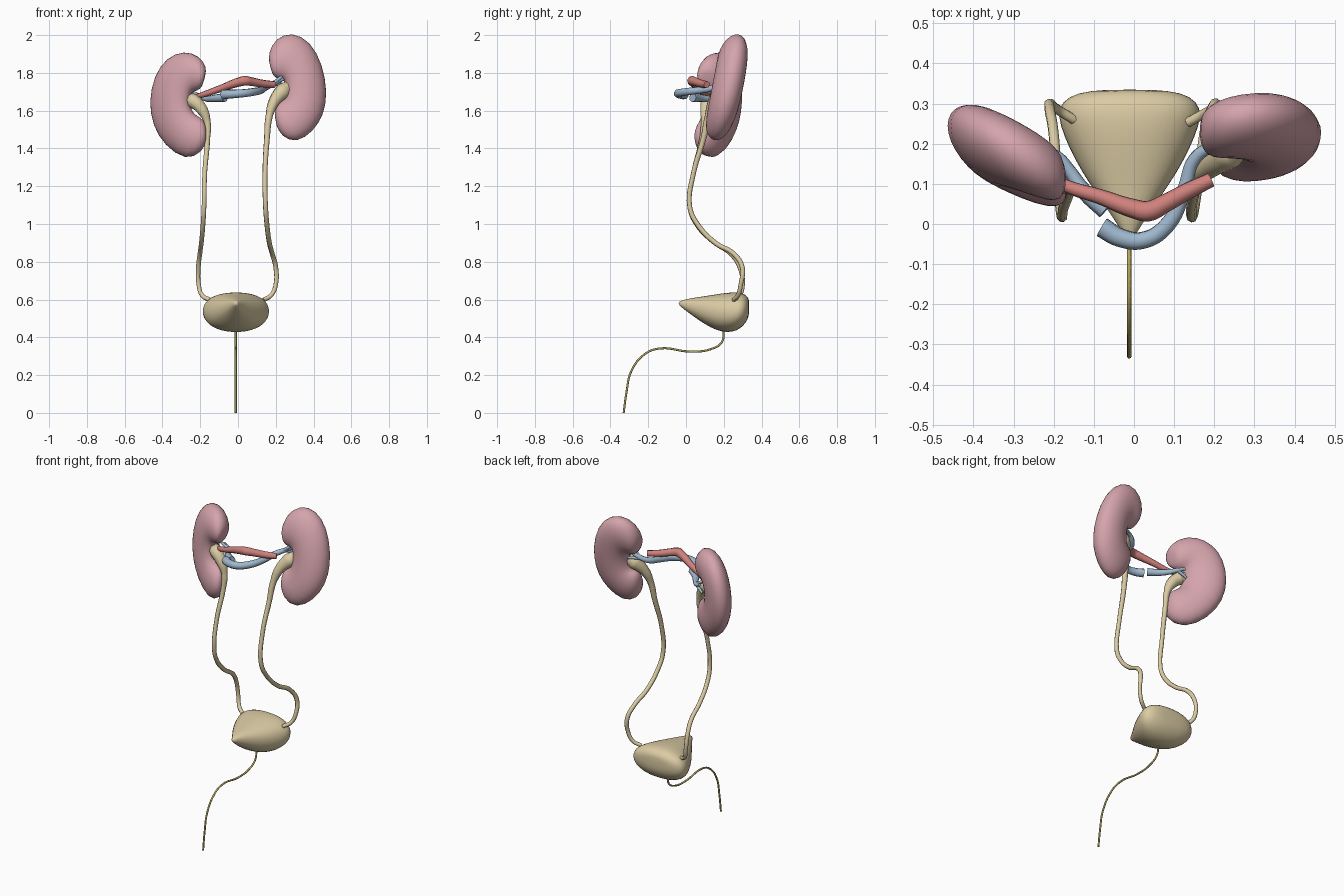
import bpy, bmesh, math
from mathutils import Vector


def material(name, rgb):
    m = bpy.data.materials.new(name)
    m.diffuse_color = (*rgb, 1)
    return m


PINK = material("kidney_pink", (0.66, 0.37, 0.41))
TAN = material("bladder_tan", (0.71, 0.60, 0.37))
OLIVE = material("urethra_olive", (0.50, 0.42, 0.13))
RED = material("artery_red", (0.62, 0.22, 0.20))
BLUE = material("vein_blue", (0.35, 0.48, 0.62))


def finish(ob, mat):
    bpy.context.view_layer.objects.active = ob
    ob.data.materials.clear()
    ob.data.materials.append(mat)
    for p in ob.data.polygons:
        p.use_smooth = True


def loft(name, rings, mat):
    """Skin a list of closed rings, capping both ends, and smooth the result."""
    bm = bmesh.new()
    loops = [[bm.verts.new(p) for p in ring] for ring in rings]
    n = len(loops[0])
    for a, b in zip(loops, loops[1:]):
        for i in range(n):
            j = (i + 1) % n
            bm.faces.new((a[i], a[j], b[j], b[i]))
    bm.faces.new(loops[0])
    bm.faces.new(loops[-1])
    bmesh.ops.recalc_face_normals(bm, faces=bm.faces)
    me = bpy.data.meshes.new(name)
    bm.to_mesh(me)
    bm.free()
    ob = bpy.data.objects.new(name, me)
    bpy.context.collection.objects.link(ob)
    finish(ob, mat)
    sub = ob.modifiers.new("smooth", 'SUBSURF')
    sub.levels = sub.render_levels = 1
    return ob


def tube(name, pts, mat):
    """Smooth round tube through points (x, y, z, radius)."""
    cu = bpy.data.curves.new(name + "_path", 'CURVE')
    cu.dimensions = '3D'
    cu.bevel_depth = 1.0
    cu.bevel_resolution = 2
    cu.resolution_u = 6
    cu.use_fill_caps = True
    sp = cu.splines.new('BEZIER')
    sp.bezier_points.add(len(pts) - 1)
    for bp, (x, y, z, r) in zip(sp.bezier_points, pts):
        bp.co = (x, y, z)
        bp.radius = r
        bp.handle_left_type = bp.handle_right_type = 'AUTO'
    tmp = bpy.data.objects.new(name + "_path", cu)
    bpy.context.collection.objects.link(tmp)
    dg = bpy.context.evaluated_depsgraph_get()
    me = bpy.data.meshes.new_from_object(tmp.evaluated_get(dg))
    bpy.data.objects.remove(tmp)
    ob = bpy.data.objects.new(name, me)
    bpy.context.collection.objects.link(ob)
    finish(ob, mat)
    ob.select_set(True)
    bpy.ops.object.shade_smooth_by_angle(angle=math.radians(50))
    ob.select_set(False)


def kidney(name, stations, centre, slope_x, slope_z, thick):
    """C-shaped loft: each station is inner x,z, outer x,z, half thickness."""
    xc, yc, zc = centre
    rings = []
    for xi, zi, xo, zo, t in stations:
        ring = []
        for k in range(16):
            c, s = math.cos(k * math.pi / 8), math.sin(k * math.pi / 8)
            x = (xi + xo) / 2 + (xo - xi) / 2 * c * 1.03
            z = (zi + zo) / 2 + (zo - zi) / 2 * c * 1.03
            y = yc + slope_x * (x - xc) + slope_z * (z - zc) + t * s * thick
            ring.append((x, y, z))
        rings.append(ring)
    loft(name, rings, PINK)


# kidneys, leaning and turned differently on each side
kidney("kidney_right_side", [
    (.178, 1.800, .166, 1.85, .024), (.197, 1.775, .160, 1.905, .052),
    (.222, 1.768, .198, 1.982, .066), (.236, 1.765, .285, 2.018, .072),
    (.246, 1.755, .384, 1.966, .076), (.250, 1.735, .447, 1.846, .078),
    (.250, 1.71, .473, 1.70, .078), (.246, 1.68, .456, 1.582, .077),
    (.237, 1.66, .400, 1.492, .073), (.222, 1.65, .310, 1.428, .066),
    (.203, 1.64, .230, 1.462, .052), (.192, 1.60, .198, 1.53, .024)],
    (.31, .215, 1.72), .10, .20, 1.08)
kidney("kidney_left_side", [
    (-.186, 1.735, -.172, 1.79, .024), (-.202, 1.713, -.166, 1.83, .052),
    (-.228, 1.703, -.205, 1.89, .066), (-.242, 1.70, -.285, 1.918, .072),
    (-.249, 1.685, -.38, 1.88, .076), (-.252, 1.667, -.443, 1.786, .078),
    (-.253, 1.645, -.472, 1.65, .078), (-.250, 1.615, -.452, 1.522, .077),
    (-.238, 1.59, -.39, 1.417, .074), (-.217, 1.57, -.275, 1.334, .068),
    (-.186, 1.555, -.190, 1.38, .054), (-.169, 1.515, -.162, 1.445, .024)],
    (-.28, .155, 1.63), -.48, .06, 1.18)

# bladder, pointed at the front: y, half width, top z, bottom z
rings = []
for y, w, zt, zb in [(-.04, .008, .588, .572), (-.01, .025, .600, .548),
                     (.04, .058, .610, .510), (.10, .101, .619, .468),
                     (.16, .138, .629, .436), (.22, .166, .638, .423),
                     (.27, .182, .640, .434), (.305, .172, .634, .460),
                     (.328, .132, .614, .495), (.335, .06, .592, .530)]:
    ring = []
    for k in range(20):
        c, s = math.cos(k * math.pi / 10), math.sin(k * math.pi / 10)
        px, pz = [math.copysign(abs(v) ** .88, v) for v in (c, s)]
        ring.append((-.011 + w * px, y, (zt + zb) / 2 + (zt - zb) / 2 * pz))
    rings.append(ring)
loft("bladder", rings, TAN)

# ureters, widening into a funnel inside each kidney notch
tube("ureter_right_side", [
    (.265, .20, 1.725, .034), (.235, .18, 1.70, .044), (.19, .145, 1.645, .030),
    (.165, .118, 1.57, .019), (.153, .092, 1.45, .015), (.143, .04, 1.27, .013),
    (.146, .02, 1.09, .013), (.153, .06, 1.00, .013), (.166, .155, .90, .013),
    (.182, .255, .84, .013), (.200, .298, .77, .013), (.200, .290, .68, .012),
    (.175, .275, .622, .012), (.135, .253, .598, .012)], TAN)
tube("ureter_left_side", [
    (-.265, .14, 1.66, .030), (-.235, .12, 1.65, .040), (-.19, .105, 1.605, .032),
    (-.163, .098, 1.54, .019), (-.162, .085, 1.45, .015), (-.176, .04, 1.27, .013),
    (-.180, .02, 1.09, .013), (-.185, .055, 1.00, .013), (-.193, .14, .91, .013),
    (-.202, .24, .84, .013), (-.210, .285, .77, .013), (-.208, .300, .68, .012),
    (-.190, .285, .622, .012), (-.150, .260, .598, .012)], TAN)

# urethra hanging from the bladder and curving forward
tube("urethra", [(-.012, y, z, .0055) for y, z in [
    (.20, .45), (.19, .375), (.13, .337), (.02, .325), (-.14, .341),
    (-.22, .31), (-.29, .22), (-.315, .11), (-.33, 0)]], OLIVE)

# artery, thickest at the bend between the kidneys
tube("renal_artery", [
    (-.235, .13, 1.67, .012), (-.17, .095, 1.69, .016), (-.085, .068, 1.72, .019),
    (.0, .038, 1.75, .024), (.035, .032, 1.758, .026), (.075, .05, 1.753, .023),
    (.13, .08, 1.743, .021), (.192, .11, 1.738, .018)], RED)

# veins: a long loop on one side and a short stub on the other
tube("renal_vein_long", [
    (.25, .20, 1.775, .010), (.19, .19, 1.745, .014), (.15, .16, 1.725, .017),
    (.125, .085, 1.71, .019), (.085, .0, 1.70, .021), (.025, -.040, 1.692, .022),
    (-.035, -.034, 1.688, .024), (-.08, -.008, 1.685, .026)], BLUE)
tube("renal_vein_short", [
    (-.225, .185, 1.68, .009), (-.19, .17, 1.668, .012), (-.16, .132, 1.662, .016),
    (-.125, .082, 1.665, .020), (-.07, .035, 1.67, .024)], BLUE)

# small vein branches entering each kidney
for name, end, start in [
        ("vein_branch_a", (.245, .19, 1.79), (.18, .185, 1.74)),
        ("vein_branch_b", (.25, .225, 1.74), (.18, .185, 1.74)),
        ("vein_branch_c", (-.24, .16, 1.70), (-.185, .165, 1.667)),
        ("vein_branch_d", (-.24, .18, 1.63), (-.185, .165, 1.667))]:
    a, b = Vector(start), Vector(end)
    tube(name, [(*a, .010), (*a.lerp(b, .5), .009), (*b, .007)], BLUE)
